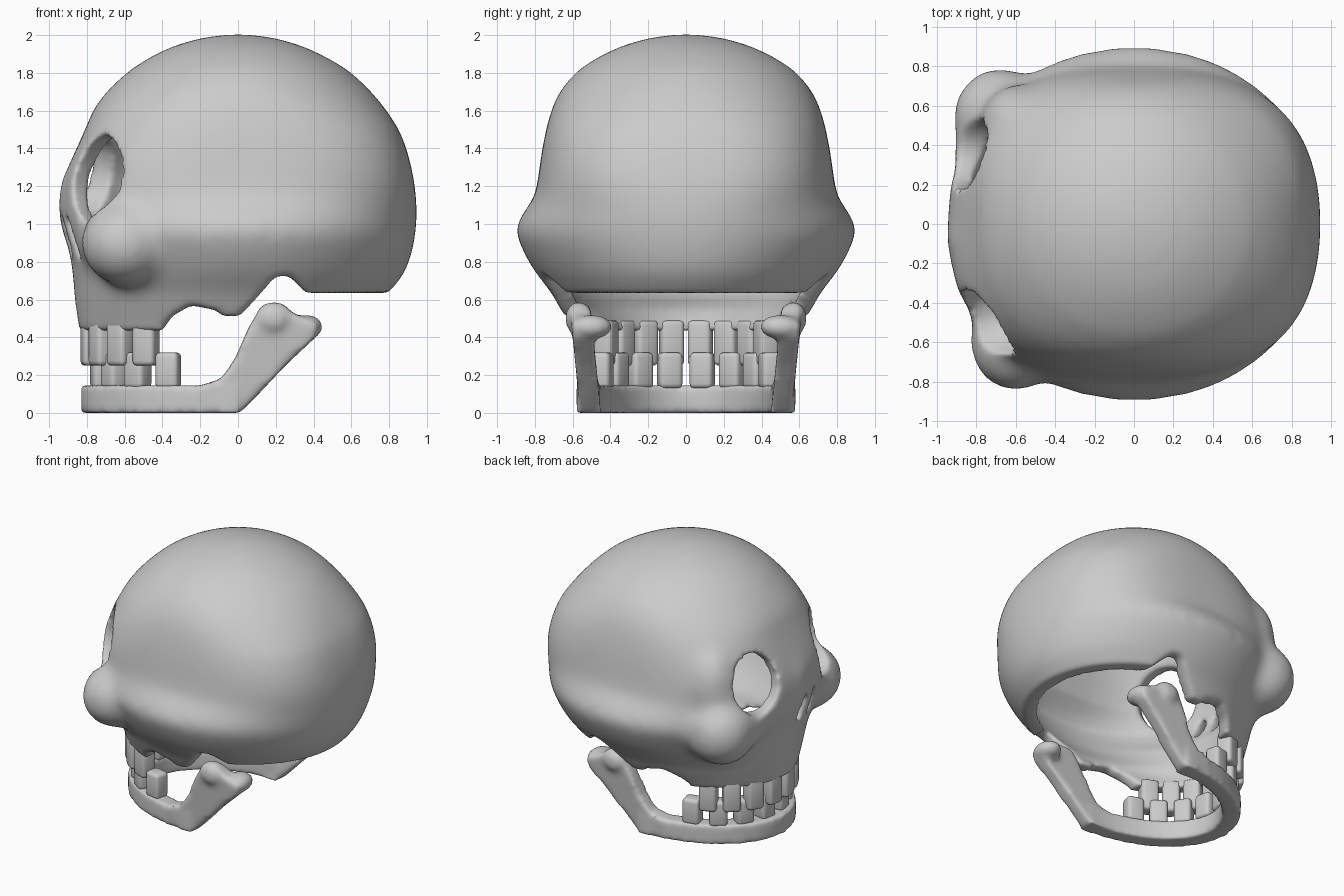
import bpy, bmesh, math
from mathutils import Matrix, Vector

if "Cube" in bpy.data.objects:
    bpy.data.objects.remove(bpy.data.objects["Cube"])

TAU = 2 * math.pi


def make(name, bm):
    bmesh.ops.recalc_face_normals(bm, faces=bm.faces)
    me = bpy.data.meshes.new(name)
    bm.to_mesh(me)
    bm.free()
    ob = bpy.data.objects.new(name, me)
    bpy.context.collection.objects.link(ob)
    return ob


def loft(bm, rows, seg=64):
    # horizontal slices: height, front reach, back reach, half width, squareness
    rings = []
    for z, f, b, w, n in rows:
        ring = []
        for i in range(seg):
            c, s = math.cos(TAU * (i + .5) / seg), math.sin(TAU * (i + .5) / seg)
            x = math.copysign(abs(c) ** (2 / n), c) * (b if c > 0 else f)
            y = math.copysign(abs(s) ** (2 / n), s) * w
            ring.append(bm.verts.new((x, y, z)))
        rings.append(ring)
    for a, b in zip(rings, rings[1:]):
        for i in range(seg):
            j = (i + 1) % seg
            bm.faces.new((a[i], a[j], b[j], b[i]))
    bm.faces.new(rings[0])
    bm.faces.new(rings[-1])


def blob(bm, loc, rad, turn=0, tilt=0):
    m = (Matrix.Translation(loc) @ Matrix.Rotation(turn, 4, 'Z')
         @ Matrix.Rotation(tilt, 4, 'X') @ Matrix.Diagonal((*rad, 1)))
    bmesh.ops.create_uvsphere(bm, u_segments=32, v_segments=20, radius=1, matrix=m)


def prism(bm, pts, y0, y1, lean=0):
    a = [bm.verts.new((x, y0 + lean * z, z)) for x, z in pts]
    b = [bm.verts.new((x, y1 + lean * z, z)) for x, z in pts]
    bm.faces.new(a)
    bm.faces.new(b)
    for i in range(len(pts)):
        j = (i + 1) % len(pts)
        bm.faces.new((a[i], a[j], b[j], b[i]))


def apply(ob):
    # evaluate the modifiers, keep the result only when it is not empty
    bpy.context.view_layer.update()
    dg = bpy.context.evaluated_depsgraph_get()
    me = bpy.data.meshes.new_from_object(ob.evaluated_get(dg), depsgraph=dg)
    ob.modifiers.clear()
    ok = len(me.polygons) > 1000
    if ok:
        ob.data = me
    return ok


def remesh(ob, size, smooth):
    m = ob.modifiers.new('Remesh', 'REMESH')
    m.mode = 'VOXEL'
    m.voxel_size = size
    s = ob.modifiers.new('Smooth', 'SMOOTH')
    s.factor = 0.5
    s.iterations = smooth
    apply(ob)
    for p in ob.data.polygons:
        p.use_smooth = True


def cut(ob, cutter):
    for solver in ('MANIFOLD', 'EXACT', 'FLOAT'):
        before = len(ob.data.polygons)
        m = ob.modifiers.new('Cut', 'BOOLEAN')
        m.operation = 'DIFFERENCE'
        m.solver = solver
        m.object = cutter
        if apply(ob) and len(ob.data.polygons) != before:
            break
    bpy.data.objects.remove(cutter)


# skull shell: cranium slices from the upper jaw to the crown
rows = [(.34, .83, .60, .57, 2), (.45, .845, .65, .60, 2), (.55, .86, .74, .67, 2),
        (.62, .87, .78, .70, 2), (.67, .87, .83, .74, 2), (.73, .875, .88, .79, 2),
        (.80, .885, .91, .835, 2), (.88, .90, .93, .875, 2.05), (.97, .935, .945, .91, 2.1),
        (1.05, .95, .95, .87, 2.15), (1.14, .94, .945, .80, 2.5), (1.25, .92, .93, .782, 2.7),
        (1.38, .865, .90, .765, 2.7), (1.5, .81, .855, .742, 2.6), (1.62, .762, .775, .71, 2.3),
        (1.72, .68, .69, .66, 2.1), (1.82, .57, .58, .57, 2), (1.9, .44, .44, .44, 2),
        (1.95, .325, .325, .325, 2), (1.985, .20, .20, .20, 2), (2.006, .06, .06, .06, 2)]
bm = bmesh.new()
loft(bm, rows)
blob(bm, (-.68, .54, .95), (.24, .255, .25))      # cheekbones
blob(bm, (-.60, -.60, .90), (.235, .25, .23))
blob(bm, (-.72, .36, .97), (.20, .22, .18))       # face below the eyes
blob(bm, (-.70, -.36, .93), (.16, .20, .18))
blob(bm, (-.86, -.07, 1.12), (.10, .09, .20))     # nose bridge
blob(bm, (-.58, .52, 1.25), (.20, .19, .30))      # outer eye rim
skull = make('skull', bm)
remesh(skull, .032, 22)

# hollow inside, open underneath
bm = bmesh.new()
T = .105
inner = [(.25, .72, .48, .47, 2)]
inner += [(z, f - (T if z < .6 or z > .85 else .14), b - T, w - T, n) for z, f, b, w, n in rows[:-4]]
inner += [(1.87, .30, .30, .30, 2), (1.90, .12, .12, .12, 2)]
loft(bm, inner)
cut(skull, make('hollow_cutter', bm))

# side profile of the lower edge
bm = bmesh.new()
prism(bm, [(-1.2, .1), (-1.2, .435), (-.40, .435), (-.35, .51), (-.25, .57), (-.12, .545),
           (-.08, .512), (.01, .512), (.1, .61), (.2, .725), (.27, .725), (.36, .635),
           (1.1, .635), (1.1, .1)], -1.2, 1.2)
cut(skull, make('underside_cutter', bm))

# eye sockets and nostrils
for name, loc, rad, turn, tilt in (
        ('eye_cutter_a', (-.82, .35, 1.26), (.28, .185, .215), -.35, 0),
        ('eye_cutter_b', (-.69, -.46, 1.23), (.28, .205, .235), .65, 0),
        ('nostril_cutter_a', (-.92, -.11, .93), (.15, .035, .12), 0, .2),
        ('nostril_cutter_b', (-.88, -.26, .93), (.15, .035, .12), .2, -.2)):
    bm = bmesh.new()
    blob(bm, loc, rad, turn, tilt)
    cut(skull, make(name, bm))
remesh(skull, .02, 8)

# lower jaw: U-shaped band with a rising branch on each side
bm = bmesh.new()
N = 40
loop = []
for a, b, rev in ((.83, .58, False), (.69, .455, True)):
    arc = [(-a * math.sin(math.pi * i / N), b * math.cos(math.pi * i / N)) for i in range(N + 1)]
    loop += arc[::-1] if rev else arc
low = [bm.verts.new((x, y, 0)) for x, y in loop]
high = [bm.verts.new((x, y, .145)) for x, y in loop]
M = len(loop)
for i in range(M):
    j = (i + 1) % M
    bm.faces.new((low[i], low[j], high[j], high[i]))
for i in range(N):
    for r in (low, high):
        bm.faces.new((r[i], r[i + 1], r[M - 2 - i], r[M - 1 - i]))
branch = [(-.2, 0), (.01, 0), (.1, .09), (.25, .25), (.41, .40), (.42, .47), (.29, .53),
          (.24, .57), (.13, .57), (.06, .46), (-.02, .28), (-.09, .18), (-.2, .145)]
for s in (-1, 1):
    prism(bm, branch, s * .45, s * .56, s * .10)
    blob(bm, (.36, s * .50, .455), (.09, .11, .065))
    blob(bm, (.19, s * .57, .50), (.10, .07, .09))
jaw = make('lower_jaw', bm)
remesh(jaw, .018, 9)


# teeth: rounded blocks along each dental arch
def teeth(name, cx, a, b, spread, z0, z1, count):
    bm = bmesh.new()
    for i in range(count):
        t = spread * (2 * i / (count - 1) - 1)
        loc = Vector((cx - a * math.cos(t), b * math.sin(t), (z0 + z1) / 2))
        turn = math.atan2(-b * math.sin(t) * a, a * math.cos(t) * b)
        m = (Matrix.Translation(loc) @ Matrix.Rotation(turn, 4, 'Z')
             @ Matrix.Diagonal((.11, .125, z1 - z0, 1)))
        bmesh.ops.create_cube(bm, size=1, matrix=m)
    bmesh.ops.bevel(bm, geom=bm.edges[:], offset=.025, segments=3, profile=.5, affect='EDGES')
    ob = make(name, bm)
    for p in ob.data.polygons:
        p.use_smooth = True


teeth('upper_teeth', -.30, .48, .46, 1.17, .25, .49, 8)
teeth('lower_teeth', -.25, .48, .46, 1.32, .13, .32, 8)
